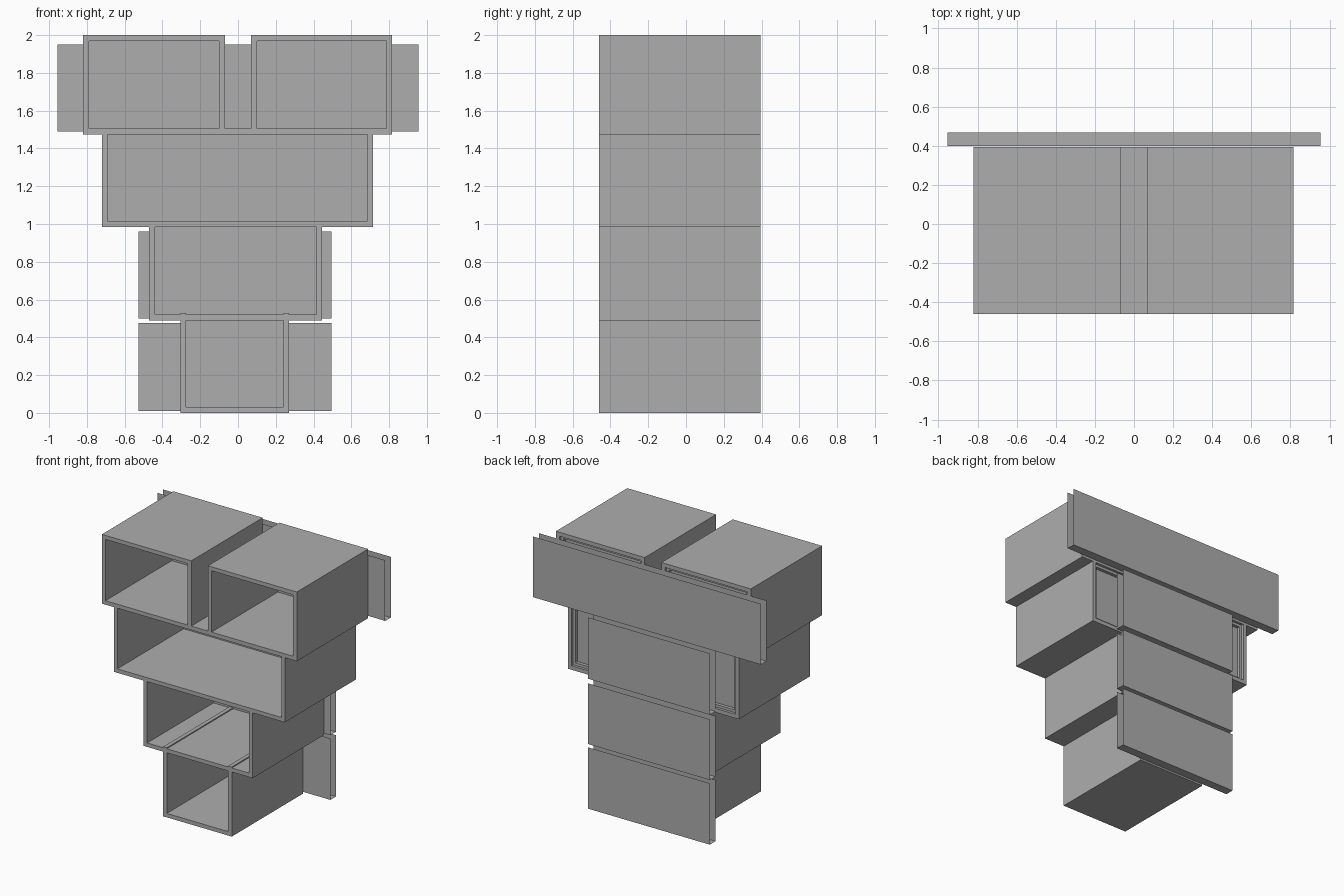
import bpy
import bmesh

cube = bpy.data.objects.get("Cube")
if cube:
    bpy.data.objects.remove(cube, do_unlink=True)

grey = bpy.data.materials.new("plain grey")
grey.use_nodes = True
colour = (0.42, 0.42, 0.42, 1)
grey.diffuse_color = colour
grey.node_tree.nodes["Principled BSDF"].inputs["Base Color"].default_value = colour

FRONT, BACK = -0.46, 0.395
T = 0.03


def finish(name, bm):
    mesh = bpy.data.meshes.new(name)
    bm.to_mesh(mesh)
    bm.free()
    mesh.materials.append(grey)
    obj = bpy.data.objects.new(name, mesh)
    bpy.context.collection.objects.link(obj)
    return obj


def add_box(bm, x0, x1, y0, y1, z0, z1):
    verts = bmesh.ops.create_cube(bm, size=1)["verts"]
    for v in verts:
        v.co.x = x1 if v.co.x > 0 else x0
        v.co.y = y1 if v.co.y > 0 else y0
        v.co.z = z1 if v.co.z > 0 else z0


def board(name, *bounds):
    bm = bmesh.new()
    add_box(bm, *bounds)
    return finish(name, bm)


def compartment(name, x0, x1, z0, z1, poke=0.0, lid=False):
    """Open-fronted box: floor, side boards and a recessed back."""
    board(name + "_floor", x0, x1, FRONT, BACK, z0, z0 + T)
    top = z1 - T if lid else z1
    # Side boards, whose tops may show as rails on the floor above
    for side, a in (("right", x0), ("left", x1 - T)):
        board(f"{name}_{side}_side", a, a + T, FRONT, BACK, z0 + T, top + poke)
    if lid:
        board(name + "_lid", x0, x1, FRONT, BACK, top, z1)
    # Back panel and the narrow stepped frame behind it
    a, b, c, d = x0 + T, x1 - T, z0 + T, top
    board(name + "_back", a, b, BACK - 0.06, BACK - 0.045, c, d)
    w, y0, y1 = 0.02, BACK - 0.045, BACK - 0.02
    bm = bmesh.new()
    add_box(bm, a, b, y0, y1, c, c + w)
    add_box(bm, a, b, y0, y1, d - w, d)
    add_box(bm, a, a + w, y0, y1, c + w, d - w)
    add_box(bm, b - w, b, y0, y1, c + w, d - w)
    finish(name + "_back_frame", bm)


def channel(name, x0, x1, z0, z1):
    """Thin folded rail, open at the top and both ends."""
    bm = bmesh.new()
    profile = [(0.40, z1), (0.40, z0), (0.467, z0), (0.467, z1)]
    rows = [[bm.verts.new((x, y, z)) for x in (x0, x1)] for y, z in profile]
    for p, q in zip(rows, rows[1:]):
        bm.faces.new((p[0], p[1], q[1], q[0]))
    bmesh.ops.recalc_face_normals(bm, faces=bm.faces)
    finish(name, bm)


# Stacked compartments, each one roofed by the floor above
compartment("bottom_box", -0.305, 0.27, 0.0, 0.49, poke=0.038)
compartment("lower_box", -0.47, 0.445, 0.49, 0.985)
compartment("wide_box", -0.72, 0.715, 0.985, 1.475)
compartment("top_right_box", -0.82, -0.07, 1.475, 2.0, lid=True)
compartment("top_left_box", 0.07, 0.815, 1.475, 2.0, lid=True)
board("bridge_board", -0.07, 0.07, FRONT, BACK, 1.475, 1.505)

# Rails across the back
channel("top_rail", -0.955, 0.955, 1.49, 1.95)
for label, low, high in (("bottom", 0.01, 0.475), ("lower", 0.50, 0.96), ("upper", 0.995, 1.46)):
    channel(label + "_rail", -0.527, 0.495, low, high)
